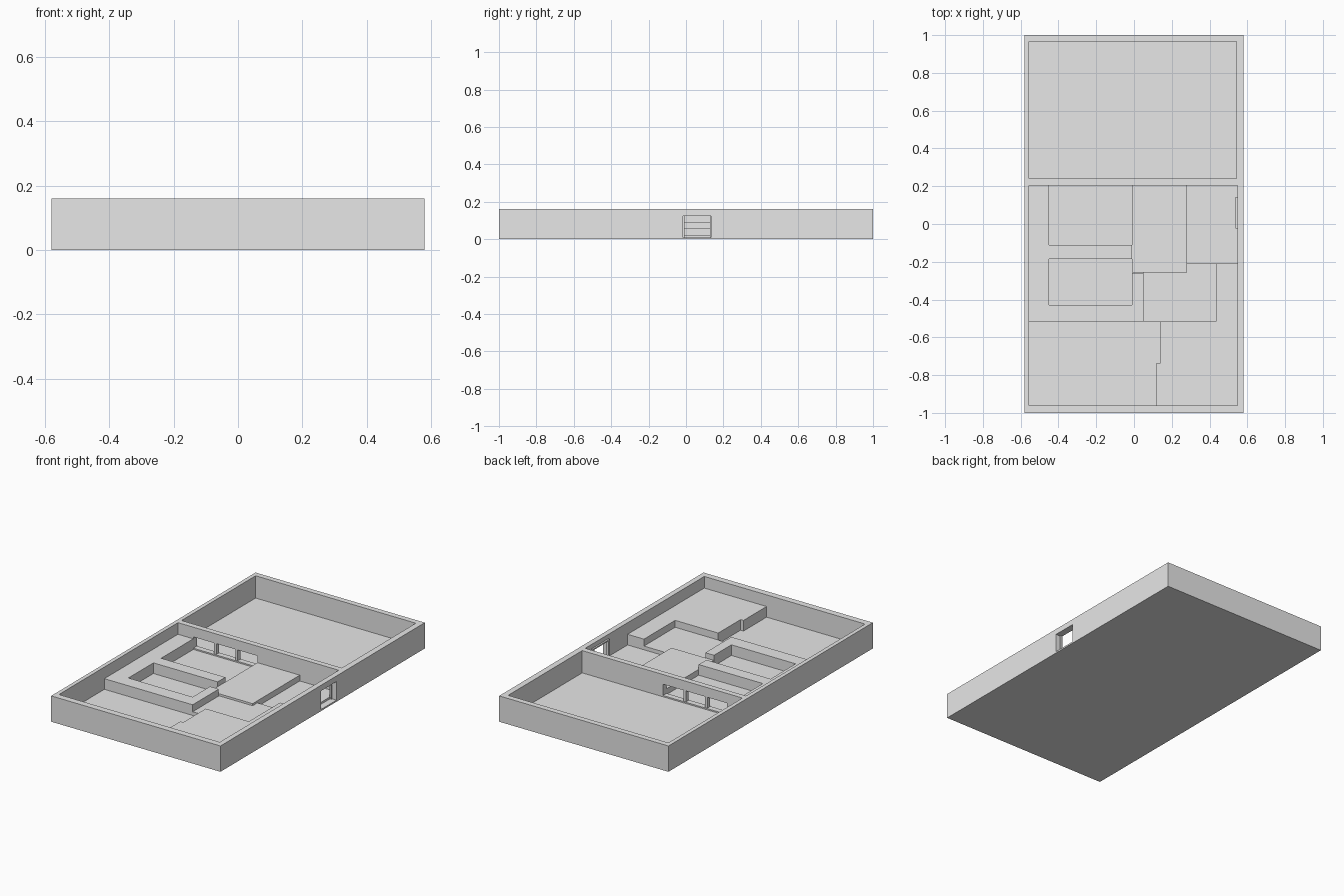
import bpy
import bmesh

cube = bpy.data.objects.get("Cube")
if cube:
    bpy.data.objects.remove(cube, do_unlink=True)

grey = bpy.data.materials.new("plain_grey")
grey.use_nodes = True
colour = (0.8, 0.8, 0.8, 1)
grey.diffuse_color = colour
grey.node_tree.nodes["Principled BSDF"].inputs["Base Color"].default_value = colour

FLOOR, RIM = 0.022, 0.16
LOW = 0.01           # raised parts start inside the base


def prism(name, outline, z0, z1):
    """Extrude a flat outline from z0 up to z1."""
    bm = bmesh.new()
    face = bm.faces.new([bm.verts.new((x, y, z0)) for x, y in outline])
    top = bmesh.ops.extrude_face_region(bm, geom=[face])
    verts = [v for v in top["geom"] if isinstance(v, bmesh.types.BMVert)]
    bmesh.ops.translate(bm, verts=verts, vec=(0, 0, z1 - z0))
    bmesh.ops.recalc_face_normals(bm, faces=bm.faces)
    mesh = bpy.data.meshes.new(name)
    bm.to_mesh(mesh)
    bm.free()
    mesh.materials.append(grey)
    obj = bpy.data.objects.new(name, mesh)
    bpy.context.collection.objects.link(obj)
    return obj


def box(name, x0, x1, y0, y1, z0, z1):
    return prism(name, [(x0, y0), (x1, y0), (x1, y1), (x0, y1)], z0, z1)


def carve(target, cutters):
    """Subtract the cutters, keep the result and drop the cutters."""
    for cutter in cutters:
        cutter.hide_render = True
        mod = target.modifiers.new(cutter.name, "BOOLEAN")
        mod.operation = "DIFFERENCE"
        mod.solver = "EXACT"
        mod.object = cutter
    graph = bpy.context.evaluated_depsgraph_get()
    mesh = bpy.data.meshes.new_from_object(target.evaluated_get(graph))
    target.modifiers.clear()
    target.data = mesh
    for cutter in cutters:
        bpy.data.objects.remove(cutter, do_unlink=True)


# Outer shell with two rooms, a side window and an opening in the partition
shell = box("walls_and_base", -0.58, 0.58, -1, 1, 0, RIM)
carve(shell, [
    box("back_room_cut", -0.555, 0.543, 0.24, 0.965, FLOOR, 0.3),
    box("front_room_cut", -0.555, 0.547, -0.96, 0.205, FLOOR, 0.3),
    box("window_cut", 0.54, 0.7, -0.015, 0.135, LOW, 0.125),
    box("partition_opening_cut", -0.45, -0.01, 0.19, 0.26, 0.03, 0.1),
])

# Posts dividing the partition opening
for i, x in enumerate((-0.303, -0.157)):
    box(f"opening_post_{i + 1}", x - 0.008, x + 0.008, 0.21, 0.235, 0.025, 0.105)

# Thin frame around the window on the inner wall
for side, y in (("front", -0.015), ("back", 0.135)):
    box(f"window_frame_{side}", 0.537, 0.55, y - 0.008, y + 0.008, LOW, 0.133)
box("window_frame_top", 0.537, 0.55, -0.015, 0.135, 0.125, 0.133)

# High platform wrapping round two pits
prism("left_platform", [
    (-0.56, -0.515), (0.05, -0.515), (0.05, -0.26), (-0.01, -0.26),
    (-0.01, -0.43), (-0.45, -0.43), (-0.45, -0.185), (-0.01, -0.185),
    (-0.01, -0.11), (-0.45, -0.11), (-0.45, 0.21), (-0.56, 0.21),
], LOW, 0.088)

# High platform in the front corner
prism("corner_platform", [
    (0.12, -0.97), (0.55, -0.97), (0.55, -0.21), (0.435, -0.21),
    (0.435, -0.515), (0.14, -0.515), (0.14, -0.735), (0.12, -0.735),
], LOW, 0.088)

# Middle-height block
box("middle_block", -0.01, 0.28, -0.257, 0.21, LOW, 0.058)

# Low step between the platforms
prism("low_step", [
    (0.05, -0.515), (0.435, -0.515), (0.435, -0.21), (0.28, -0.21),
    (0.28, -0.257), (0.05, -0.257),
], LOW, 0.045)
